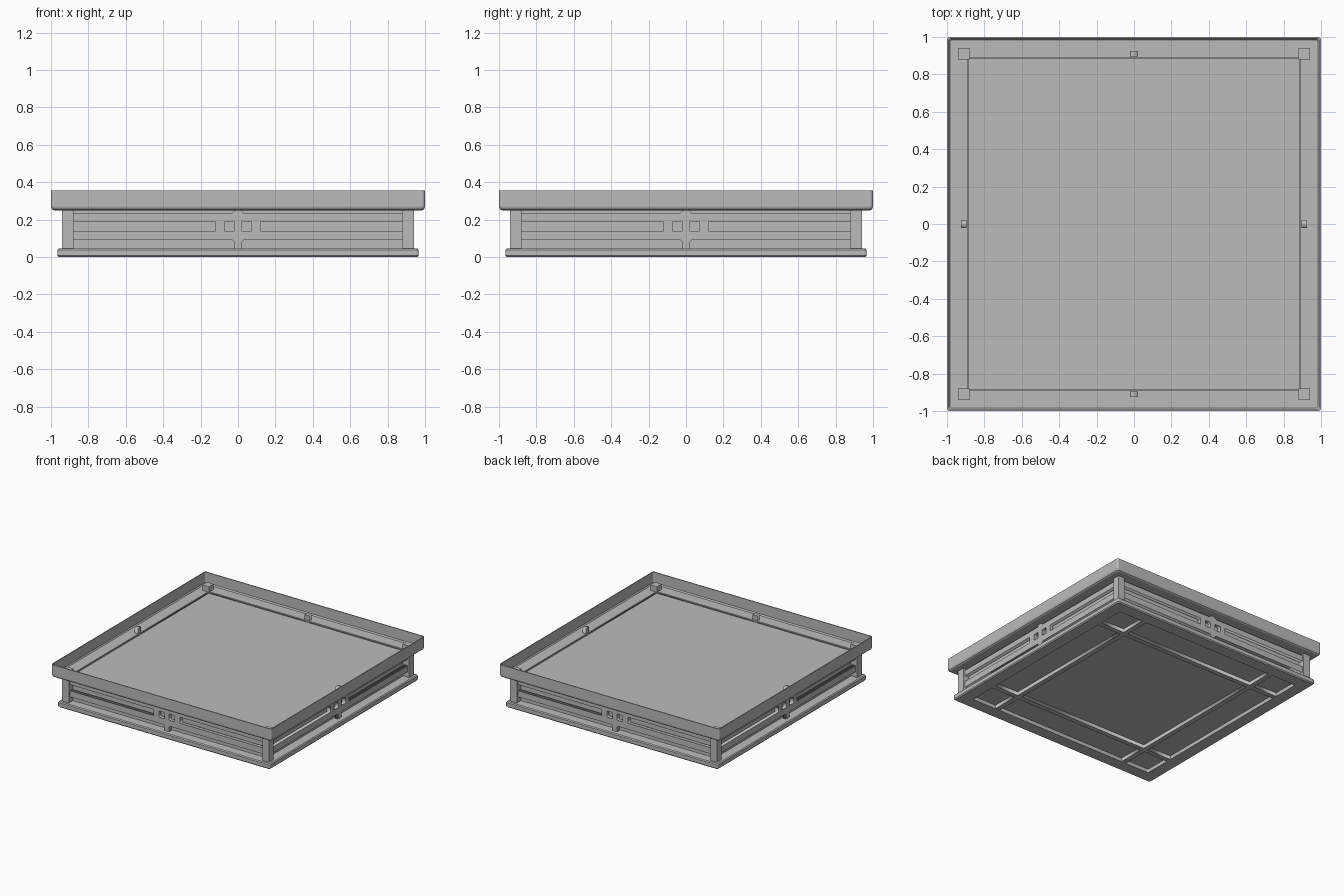
import bpy, bmesh, math
from mathutils import Matrix

cube = bpy.data.objects.get("Cube")
if cube:
    bpy.data.objects.remove(cube)

grey = bpy.data.materials.new("matte_grey")
grey.use_nodes = True
COLOUR = (0.5, 0.5, 0.5, 1)
grey.diffuse_color = COLOUR
grey.node_tree.nodes["Principled BSDF"].inputs["Base Color"].default_value = COLOUR


def add(name, mesh):
    obj = bpy.data.objects.new(name, mesh)
    bpy.context.collection.objects.link(obj)
    mesh.materials.clear()
    mesh.materials.append(grey)
    return obj


def box(name, centre, size):
    bm = bmesh.new()
    bmesh.ops.create_cube(bm, size=1, matrix=Matrix.Translation(centre) @ Matrix.Diagonal((*size, 1)))
    mesh = bpy.data.meshes.new(name)
    bm.to_mesh(mesh)
    bm.free()
    return add(name, mesh)


def square_ring(name, profile, corner):
    """Sweep a closed (radius, height) profile round a square with rounded corners."""
    bm = bmesh.new()
    rings = []
    for r, z in profile:
        ring = []
        for k in range(4):
            mid = math.radians(45 + 90 * k)
            cx = (r - corner) * math.copysign(1, math.cos(mid))
            cy = (r - corner) * math.copysign(1, math.sin(mid))
            for step in (-45, -15, 15, 45):
                a = mid + math.radians(step)
                ring.append(bm.verts.new((cx + corner * math.cos(a), cy + corner * math.sin(a), z)))
        rings.append(ring)
    for i, low in enumerate(rings):
        high = rings[(i + 1) % len(rings)]
        for j in range(len(low)):
            n = (j + 1) % len(low)
            bm.faces.new((low[j], low[n], high[n], high[j]))
    bmesh.ops.recalc_face_normals(bm, faces=bm.faces)
    mesh = bpy.data.meshes.new(name)
    bm.to_mesh(mesh)
    bm.free()
    return add(name, mesh)


def rect(x0, x1, y0, y1):
    return [(x0, y0), (x1, y0), (x1, y1), (x0, y1)]


def cut_plate(name, loops, thickness):
    """Flat plate from an outline and its hole loops."""
    curve = bpy.data.curves.new(name, "CURVE")
    curve.dimensions = "2D"
    curve.fill_mode = "BOTH"
    curve.extrude = thickness / 2
    for loop in loops:
        spline = curve.splines.new("POLY")
        spline.points.add(len(loop) - 1)
        for p, (x, y) in zip(spline.points, loop):
            p.co = (x, y, 0, 1)
        spline.use_cyclic_u = True
    temp = bpy.data.objects.new(name + "_curve", curve)
    bpy.context.collection.objects.link(temp)
    bpy.context.view_layer.update()
    graph = bpy.context.evaluated_depsgraph_get()
    mesh = bpy.data.meshes.new_from_object(temp.evaluated_get(graph))
    bpy.data.objects.remove(temp)
    return add(name, mesh)


# Upper rim with an inward flange
square_ring("upper_rim", [(1, .355), (1, .27), (.995, .256), (.985, .25), (.89, .25),
                          (.89, .26), (.985, .26), (.992, .27), (.992, .355)], .015)

# Base frame and the lattice under the diffuser
square_ring("base_frame", [(.958, 0), (.965, .008), (.965, .038), (.958, .045),
                           (.86, .045), (.86, 0)], .012)
spans = [(-.87, -.64), (-.6, .6), (.64, .87)]
holes = [rect(*a, *b) for a in spans for b in spans]
lattice = cut_plate("bottom_lattice", [rect(-.88, .88, -.88, .88)] + holes, .03)
lattice.location.z = .016

# Diffuser box
box("diffuser", (0, 0, .14), (1.77, 1.77, .22))

# Corner posts
for sx in (-1, 1):
    for sy in (-1, 1):
        side = ("left" if sx > 0 else "right") + ("_back" if sy > 0 else "_front")
        box("post_" + side, (sx * .91, sy * .91, .174), (.06, .06, .262))

# Slatted side screens
half = [(.022, .3), (.022, .243), (.03, .235), (.89, .235), (.89, .19), (.12, .19), (.12, .14),
        (.89, .14), (.89, .09), (.03, .09), (.022, .082), (.022, .04)]
outline = half + [(-x, z) for x, z in reversed(half)]
windows = [rect(s * .047 - .025, s * .047 + .025, .14, .19) for s in (-1, 1)]
for k, side in enumerate(("front", "left", "back", "right")):
    screen = cut_plate("screen_" + side, [outline] + windows, .03)
    screen.data.transform(Matrix.Rotation(math.pi / 2 * k, 4, "Z")
                          @ Matrix.Translation((0, -.91, 0))
                          @ Matrix.Rotation(math.pi / 2, 4, "X"))
